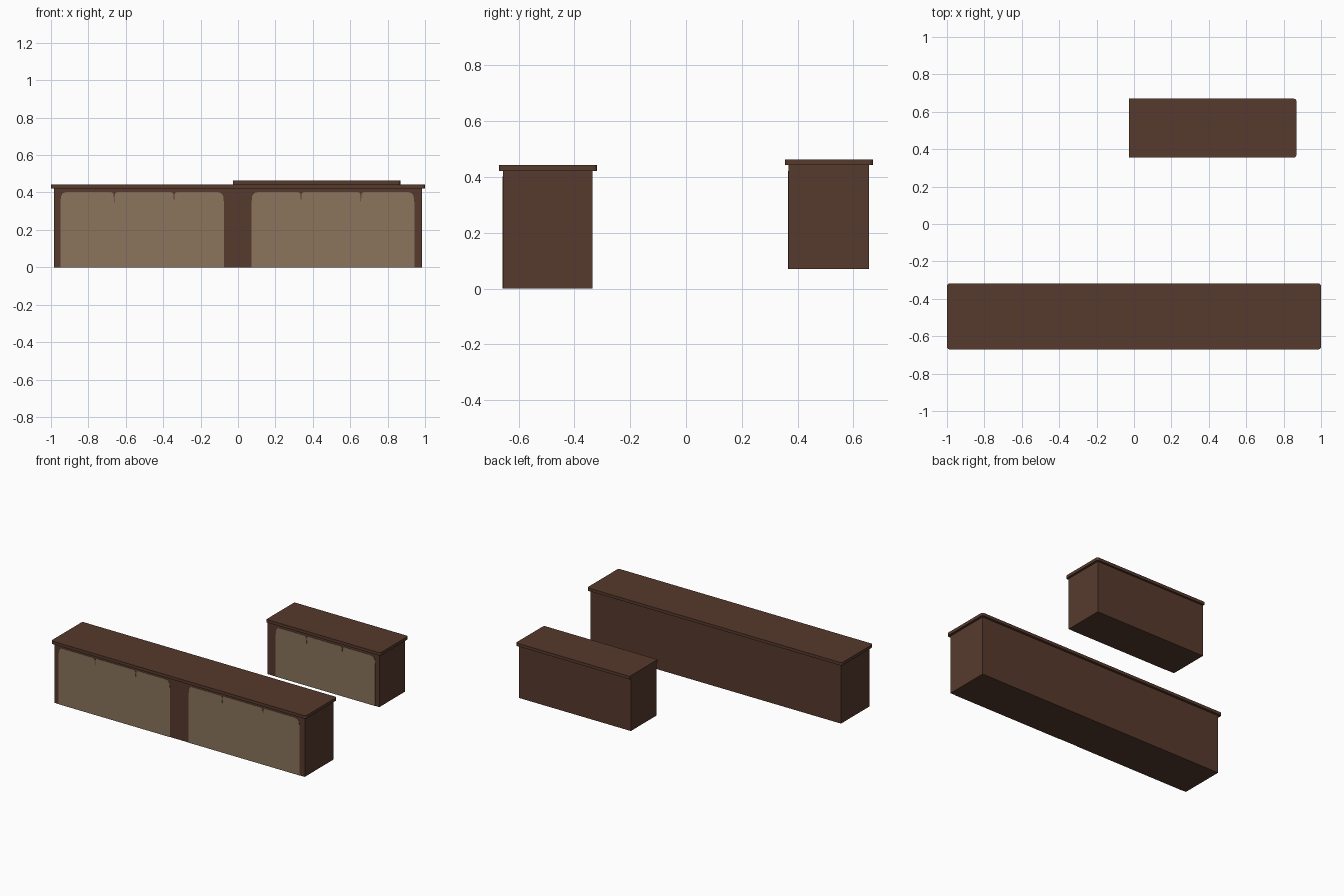
import bpy, bmesh, math

if "Cube" in bpy.data.objects:
    bpy.data.objects.remove(bpy.data.objects["Cube"])


def material(name, rgb):
    m = bpy.data.materials.new(name)
    m.diffuse_color = (*rgb, 1)
    m.use_nodes = True
    m.node_tree.nodes["Principled BSDF"].inputs["Base Color"].default_value = m.diffuse_color
    return m


BROWN = material("dark brown wood", (0.094, 0.042, 0.026))
BEIGE = material("beige panel", (0.258, 0.178, 0.107))


def prism(name, outline, extrude, mat):
    """Closed flat outline pushed along a vector."""
    bm = bmesh.new()
    face = bm.faces.new([bm.verts.new(p) for p in outline])
    new = bmesh.ops.extrude_face_region(bm, geom=[face])["geom"]
    bmesh.ops.translate(bm, vec=extrude,
                        verts=[v for v in new if isinstance(v, bmesh.types.BMVert)])
    bmesh.ops.recalc_face_normals(bm, faces=bm.faces)
    me = bpy.data.meshes.new(name)
    bm.to_mesh(me)
    bm.free()
    me.materials.append(mat)
    ob = bpy.data.objects.new(name, me)
    bpy.context.collection.objects.link(ob)
    return ob


def corner(u, v, r, start, steps=5):
    """Quarter arc around (u, v), or a single point when r is 0."""
    if r == 0:
        return [(u, v)]
    return [(u + r * math.cos(a), v + r * math.sin(a))
            for a in (math.radians(start + 90 * i / steps) for i in range(steps + 1))]


def slab(name, x0, x1, y0, y1, z0, z1, r_left=0, r_right=0):
    pts = (corner(x1 - r_right, y1 - r_right, r_right, 0)
           + corner(x0 + r_left, y1 - r_left, r_left, 90)
           + corner(x0 + r_left, y0 + r_left, r_left, 180)
           + corner(x1 - r_right, y0 + r_right, r_right, 270))
    prism(name, [(x, y, z0) for x, y in pts], (0, 0, z1 - z0), BROWN)


def panels(name, edges, y, z0, z1):
    """Row of thin touching panels, rounded at the top so notches show between them."""
    last = len(edges) - 2
    for i in range(last + 1):
        x0, x1 = edges[i], edges[i + 1]
        rl = 0.03 if i == 0 else 0.015
        rr = 0.03 if i == last else 0.015
        pts = [(x0, z0), (x1, z0), (x1, z1 - 0.06)]
        pts += corner(x1 - 0.003 - rr, z1 - rr, rr, 0)
        pts += corner(x0 + 0.003 + rl, z1 - rl, rl, 90)
        pts += [(x0, z1 - 0.06)]
        prism(f"{name}_{i + 1}", [(x, y, z) for x, z in pts], (0, -0.002, 0), BEIGE)


# Long front counter
slab("front_counter_body", -0.983, 0.983, -0.655, -0.335, 0, 0.421)
slab("front_counter_top", -1, 1, -0.67, -0.318, 0.421, 0.442, 0.014, 0.014)
panels("front_left_panel", [-0.95, -0.662, -0.342, -0.075], -0.655, 0, 0.402)
panels("front_right_panel", [0.072, 0.337, 0.657, 0.943], -0.655, 0, 0.402)

# Short raised back counter, flush on its left end
slab("back_counter_body", -0.026, 0.853, 0.367, 0.656, 0.07, 0.442)
slab("back_counter_top", -0.026, 0.868, 0.355, 0.67, 0.442, 0.463, 0, 0.014)
panels("back_panel", [0.04, 0.285, 0.565, 0.822], 0.367, 0.07, 0.422)
